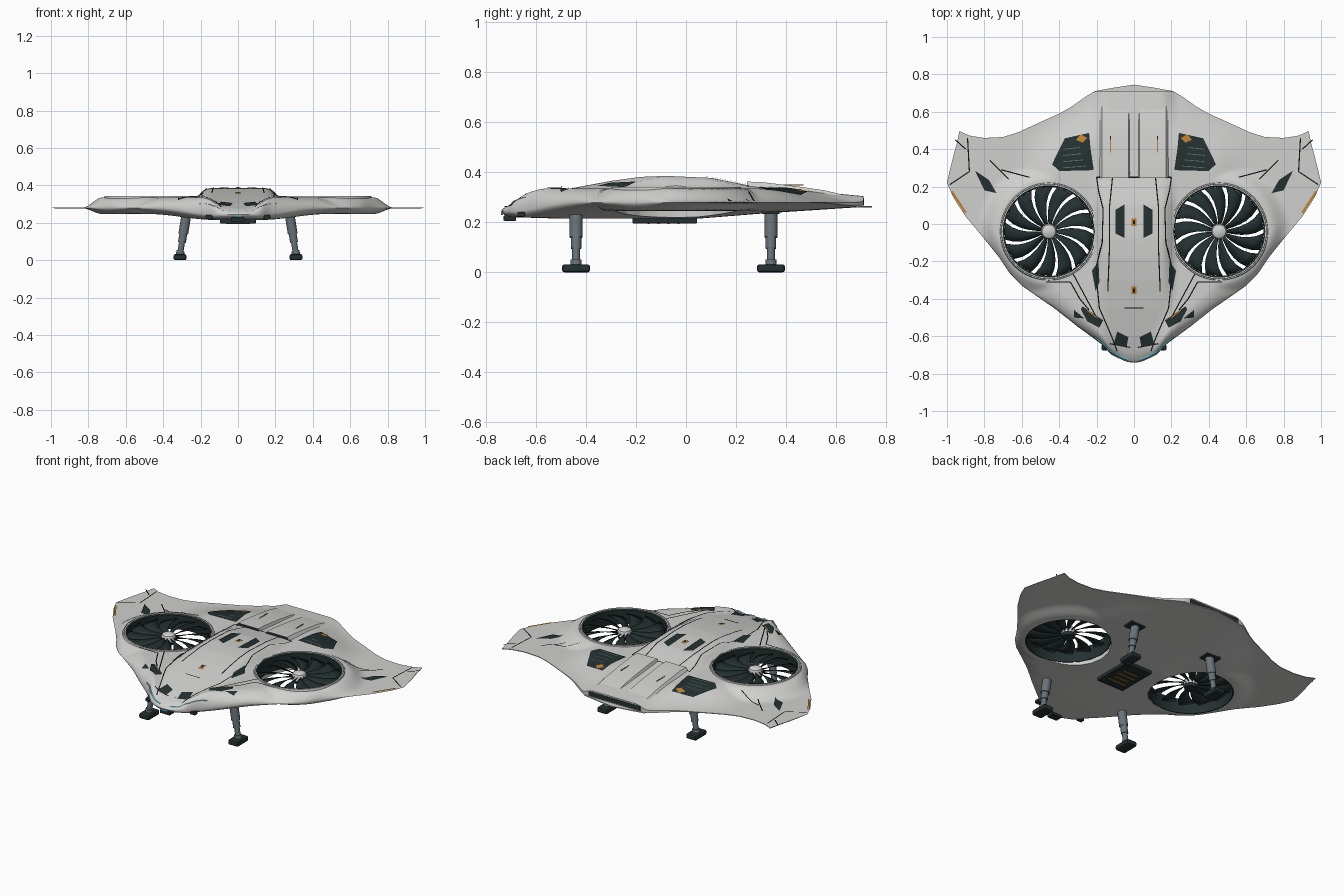
import bpy, bmesh, math
from mathutils import Vector

cube = bpy.data.objects.get("Cube")
if cube:
    bpy.data.objects.remove(cube, do_unlink=True)


def material(name, *rgb):
    m = bpy.data.materials.new(name)
    m.use_nodes = True
    m.diffuse_color = (*rgb, 1)
    bsdf = next(n for n in m.node_tree.nodes if n.type == 'BSDF_PRINCIPLED')
    bsdf.inputs["Base Color"].default_value = (*rgb, 1)
    return m


HULL = material("hull grey", .63, .63, .62)
DARK = material("dark panel", .018, .03, .03)
BLACK = material("seam black", .004, .005, .005)
STEEL = material("strut steel", .14, .17, .19)
AMBER = material("amber marking", .5, .22, .03)
CYAN = material("cyan light", .12, .5, .6)
FAN = Vector((.455, -.04, 0))


# ---- helpers ----
def smooth(a, b, v):
    t = min(1, max(0, (v - a) / (b - a)))
    return t * t * (3 - 2 * t)


def mix(a, b, t):
    return a + (b - a) * t


def interp(pts, v):
    for (a, p), (b, q) in zip(pts, pts[1:]):
        if v <= b:
            return mix(p, q, max(0, (v - a) / (b - a)))
    return pts[-1][1]


def finish(name, bm, mats, shade=None):
    me = bpy.data.meshes.new(name)
    bm.to_mesh(me)
    bm.free()
    for m in mats:
        me.materials.append(m)
    ob = bpy.data.objects.new(name, me)
    bpy.context.collection.objects.link(ob)
    if shade:
        smooth_shade(ob, shade)
    return ob


def smooth_shade(ob, degrees):
    bpy.ops.object.select_all(action='DESELECT')
    ob.select_set(True)
    bpy.context.view_layer.objects.active = ob
    bpy.ops.object.shade_smooth_by_angle(angle=math.radians(degrees))


def box(name, centre, size, mat, bevel=0):
    bm = bmesh.new()
    bmesh.ops.create_cube(bm, size=1)
    for v in bm.verts:
        v.co = Vector(centre) + Vector(a * b for a, b in zip(v.co, size))
    if bevel:
        bmesh.ops.bevel(bm, geom=bm.edges[:], offset=bevel, segments=2, affect='EDGES', profile=.5)
    return finish(name, bm, [mat])


def lathe(name, profile, centre, mat, n=64):
    bm = bmesh.new()
    rings = [[bm.verts.new((centre[0] + r * math.cos(k * math.tau / n),
                            centre[1] + r * math.sin(k * math.tau / n), z)) for k in range(n)]
             for r, z in profile]
    for a, b in zip(rings, rings[1:]):
        for k in range(n):
            bm.faces.new((a[k], a[(k + 1) % n], b[(k + 1) % n], b[k]))
    bmesh.ops.remove_doubles(bm, verts=bm.verts[:], dist=1e-5)
    return finish(name, bm, [mat], 35)


def rod(name, p, q, radius, mat):
    p, q = Vector(p), Vector(q)
    bm = bmesh.new()
    bmesh.ops.create_cone(bm, cap_ends=True, segments=20, radius1=radius, radius2=radius, depth=(q - p).length)
    turn = (q - p).to_track_quat('Z', 'Y')
    for v in bm.verts:
        v.co = (p + q) / 2 + turn @ v.co
    return finish(name, bm, [mat], 35)


# ---- hull shape: outline and height functions ----
LEADING = [(0, -.74), (.04, -.737), (.12, -.70), (.17, -.645), (.3, -.55), (.42, -.455), (.6, -.33), (.66, -.27),
           (.72, -.18), (.8, -.08), (.9, .04), (.965, .14), (1, .22)]
TRAILING = [(0, .71), (.21, .71), (.26, .68), (.33, .63), (.4, .59), (.5, .545), (.62, .49), (.7, .465),
            (.8, .46), (.88, .472), (.94, .5), (.95, .42), (.975, .33), (1, .222)]
SPINE = [(-.74, .262), (-.6, .303), (-.45, .338), (-.3, .366), (-.18, .382), (-.08, .386), (.1, .378),
         (.25, .348), (.5, .325), (.71, .305)]
KEEL = [(-.74, .222), (-.5, .215), (.05, .215), (.3, .235), (.71, .262)]


def heights(x, y):
    x = abs(x)
    near_edge = min((y - interp(LEADING, x)) * .8, (1 - x) * 2)
    s = min(1, max(0, near_edge) / mix(.045, .1, smooth(.1, .4, x)))
    q = math.sqrt(1 - (1 - s) ** 2)
    radial = 1 - smooth(.27, .38, math.hypot(x - FAN.x, y - FAN.y))
    inner = (1 - smooth(.4, .65, x)) * smooth(0, .32, interp(TRAILING, x) - y)
    bulk = max(radial, inner)
    widen = smooth(-.74, -.35, y)
    centre = 1 - smooth(mix(.07, .15, widen), mix(.17, .235, widen), x)
    edge = mix(.245, .28, smooth(.1, .45, x))
    top = mix(.281 + .055 * bulk, interp(SPINE, y), centre)
    low = mix(interp(KEEL, y), .277 - .03 * bulk, smooth(.12, .48, x))
    return mix(edge, max(top, low + .003), q), mix(edge, low, q)


def top_z(x, y):
    return heights(x, y)[0]


# ---- hull: two height-field skins joined at the rim ----
COLS, ROWS = 120, 80
bm = bmesh.new()
skins = [[], []]
for i in range(COLS + 1):
    x = 2 * i / COLS - 1
    f, b = interp(LEADING, abs(x)), interp(TRAILING, abs(x))
    ys = [mix(f, b, (j / ROWS) ** 1.4) for j in range(ROWS + 1)]
    for k in (0, 1):
        skins[k].append([bm.verts.new((x, y, heights(x, y)[k])) for y in ys])
up, down = skins
for i in range(COLS):
    for j in range(ROWS):
        bm.faces.new((up[i][j], up[i + 1][j], up[i + 1][j + 1], up[i][j + 1]))
        bm.faces.new((down[i][j], down[i][j + 1], down[i + 1][j + 1], down[i + 1][j]))
    bm.faces.new((up[i][-1], up[i + 1][-1], down[i + 1][-1], down[i][-1]))
bmesh.ops.remove_doubles(bm, verts=bm.verts[:], dist=1e-5)
bmesh.ops.recalc_face_normals(bm, faces=bm.faces[:])
hull = finish("hull", bm, [HULL])

# fan openings
cutters = []
for s in (-1, 1):
    cutter = rod("fan_cutter", (s * FAN.x, FAN.y, 0), (s * FAN.x, FAN.y, .6), .246, HULL)
    cutter.hide_render = True
    mod = hull.modifiers.new("fan_opening", 'BOOLEAN')
    mod.object, mod.operation, mod.solver = cutter, 'DIFFERENCE', 'EXACT'
    cutters.append(cutter)
bpy.context.view_layer.update()
cut = bpy.data.meshes.new_from_object(hull.evaluated_get(bpy.context.evaluated_depsgraph_get()))
hull.modifiers.clear()
hull.data = cut
for c in cutters:
    bpy.data.objects.remove(c, do_unlink=True)
smooth_shade(hull, 40)


# ---- surface details draped over the hull ----
def plate(name, pts, mat, lift=.004):
    bm = bmesh.new()
    bm.faces.new([bm.verts.new((x, y, 0)) for x, y in pts])
    bmesh.ops.triangulate(bm, faces=bm.faces[:])
    bmesh.ops.subdivide_edges(bm, edges=bm.edges[:], cuts=5, use_grid_fill=True)
    for v in bm.verts:
        v.co.z = top_z(v.co.x, v.co.y) + lift
    bmesh.ops.recalc_face_normals(bm, faces=bm.faces[:])
    if sum(f.normal.z for f in bm.faces) < 0:
        bmesh.ops.reverse_faces(bm, faces=bm.faces[:])
    finish(name, bm, [mat])


def ribbon(name, pts, mat, width=.006, lift=.004):
    bm = bmesh.new()
    for (x0, y0), (x1, y1) in zip(pts, pts[1:]):
        length = math.hypot(x1 - x0, y1 - y0)
        nx, ny = (y0 - y1) / length * width / 2, (x1 - x0) / length * width / 2
        n = max(1, int(length / .015))
        row = []
        for k in range(n + 1):
            x, y = mix(x0, x1, k / n), mix(y0, y1, k / n)
            row.append([bm.verts.new((x + s * nx, y + s * ny, top_z(x, y) + lift)) for s in (-1, 1)])
        for a, b in zip(row, row[1:]):
            bm.faces.new((a[0], b[0], b[1], a[1]))
    finish(name, bm, [mat])


PLATES = [
    ("rear_grille", [(.24, .487), (.37, .458), (.438, .32), (.40, .283), (.215, .288), (.232, .40)], DARK),
    ("roof_window", [(.05, .105), (.1, .075), (.1, -.05), (.05, -.075)], DARK),
    ("nose_window", [(.11, -.645), (.09, -.575), (.03, -.605), (.04, -.66)], DARK),
    ("front_panel", [(.275, -.44), (.165, -.515), (.185, -.555), (.25, -.52), (.285, -.455)], DARK),
    ("front_vent", [(.32, -.46), (.32, -.50), (.265, -.505)], DARK),
    ("tip_panel", [(.85, .285), (.775, .235), (.735, .165), (.80, .18)], DARK),
    ("side_intake", [(.19, -.2), (.225, -.25), (.205, -.36), (.185, -.31)], DARK),
]
SEAMS = [
    [(.2, .25), (.19, .18), (.165, .08), (.17, -.1), (.2, -.22), (.2, -.3), (.185, -.45), (.12, -.6), (.09, -.68)],
    [(.115, .25), (.13, .1), (.13, -.1), (.14, -.36)], [(.47, -.31), (.34, -.31), (.29, -.4), (.24, -.46)],
    [(.34, -.24), (.2, -.5)], [(.89, .46), (.88, .28), (.985, .21)], [(.955, .45), (.9, .4)],
    [(.71, .29), (.56, .25)], [(.77, .34), (.67, .24)], [(.02, -.66), (.13, -.64)],
]
for s in (-1, 1):
    for name, pts, mat in PLATES:
        plate(name, [(s * x, y) for x, y in pts], mat)
    for pts in SEAMS:
        ribbon("panel_seam", [(s * x, y) for x, y in pts], BLACK)
    for k in range(4):
        y = .31 + k * .033
        ribbon("grille_slat", [(s * (.26 + k * .01), y), (s * .38, y - .01)], STEEL, .004, .007)
    plate("grille_marker", [(s * x, y) for x, y in ((.25, .46), (.285, .48), (.31, .45), (.275, .435))], AMBER, .008)
    ribbon("tip_stripe", [(s * .975, .175), (s * .9, .06)], AMBER, .012)
    ribbon("front_marker", [(s * .25, -.46), (s * .2, -.5)], AMBER, .006, .007)
    ribbon("nose_light", [(s * x, interp(LEADING, x) + .012) for x in (.03, .08, .13, .17, .21)], CYAN, .01)
    box("nose_vent", (s * .155, -.66, .232), (.035, .03, .02), DARK, .004)
for y in (.25, -.45):
    w = .2 if y > 0 else .05
    ribbon("cross_seam", [(-w, y), (w, y)], BLACK)
for y in (.01, -.355):
    ribbon("roof_marker", [(0, y - .02), (0, y + .02)], AMBER, .028, .005)
    ribbon("roof_marker_core", [(0, y - .01), (0, y + .01)], BLACK, .01, .008)

# ---- engine cowls with forward intakes, and the exhaust ----
for s in (-1, 1):
    bm = bmesh.new()
    rows = []
    for y, rise in ((.245, .014), (.3, .018), (.45, .014), (.56, .008), (.64, -.004)):
        rows.append([bm.verts.new((s * x, y, interp(SPINE, y) + h))
                     for x, h in ((.018, -.012), (.03, rise), (.17, rise), (.2, -.025))])
    for a, b in zip(rows, rows[1:]):
        for k in range(3):
            bm.faces.new((a[k], a[k + 1], b[k + 1], b[k]))
    bm.faces.new(rows[0]).material_index = 1
    bmesh.ops.recalc_face_normals(bm, faces=bm.faces[:])
    finish("engine_cowl", bm, [HULL, DARK], 30)
    box("cowl_stripe", (s * .125, .405, .3495), (.005, .13, .004), AMBER).rotation_euler = (0, 0, 0)
box("exhaust_slot", (0, .709, .283), (.36, .006, .028), DARK)
bm = bmesh.new()
lip = [bm.verts.new((x, y, .26)) for x, y in ((-.21, .68), (.21, .68), (.21, .71), (.1, .73), (0, .745), (-.1, .73), (-.21, .71))]
ext = bmesh.ops.extrude_face_region(bm, geom=[bm.faces.new(lip)])
bmesh.ops.translate(bm, vec=(0, 0, .005), verts=[g for g in ext["geom"] if isinstance(g, bmesh.types.BMVert)])
bmesh.ops.recalc_face_normals(bm, faces=bm.faces[:])
finish("exhaust_lip", bm, [HULL])

# ---- lift fans ----
BLADES = 13
for s in (-1, 1):
    c = (s * FAN.x, FAN.y)
    lathe("fan_duct", [(.247, .246), (.24, .246), (.238, .335), (.247, .341)], c, DARK)
    lathe("fan_rim", [(.247, .32), (.247, .342), (.259, .342), (.263, .33), (.263, .315)], c, HULL)
    lathe("rim_seam", [(.2515, .3435), (.2545, .3435)], c, BLACK)
    lathe("fan_hub", [(0, .336), (.02, .334), (.036, .326), (.042, .312), (.042, .29)], c, HULL, 32)
    lathe("hub_base", [(.042, .29), (.036, .27), (0, .266)], c, DARK, 32)
    bm = bmesh.new()
    for k in range(BLADES):
        rows = []
        for j in range(6):
            r = mix(.038, .238, j / 5)
            mid = k * math.tau / BLADES + s * .25 * (j / 5) ** 2
            rows.append([bm.verts.new((c[0] + r * math.cos(mid + u), c[1] + r * math.sin(mid + u), .306 + s * u * .05))
                         for u in [e * .8 * math.pi / BLADES for e in (-1, 0, 1)]])
        for a, b in zip(rows, rows[1:]):
            for e in (0, 1):
                bm.faces.new((a[e], b[e], b[e + 1], a[e + 1]))
    blades = finish("fan_blades", bm, [DARK], 40)
    blades.modifiers.new("thickness", 'SOLIDIFY').thickness = .003

# ---- landing gear ----
for s in (-1, 1):
    for y in (-.44, .34):
        def at(z):
            return (s * mix(.315, .275, z / .25), y, z)
        rod("upper_strut", at(.14), at(.25), .026, STEEL)
        rod("middle_strut", at(.095), at(.145), .021, STEEL)
        rod("lower_strut", at(.03), at(.1), .016, STEEL)
        rod("ankle_collar", at(.028), at(.05), .022, STEEL)
        box("landing_foot", (s * .31, y, .016), (.07, .112, .032), DARK, .01)
    box("gear_mount", (s * .28, .34, .242), (.1, .07, .016), DARK)

# ---- belly and chin ----
box("belly_pod", (0, -.085, .207), (.19, .26, .022), DARK, .004)
for k in range(4):
    box("belly_marking", (0, -.15 + k * .04, .195), (.1 if k % 2 else .13, .008, .004), AMBER)
box("chin_sensor", (0, -.705, .217), (.07, .05, .022), DARK, .004)
box("chin_light", (0, -.737, .235), (.05, .008, .01), CYAN)
